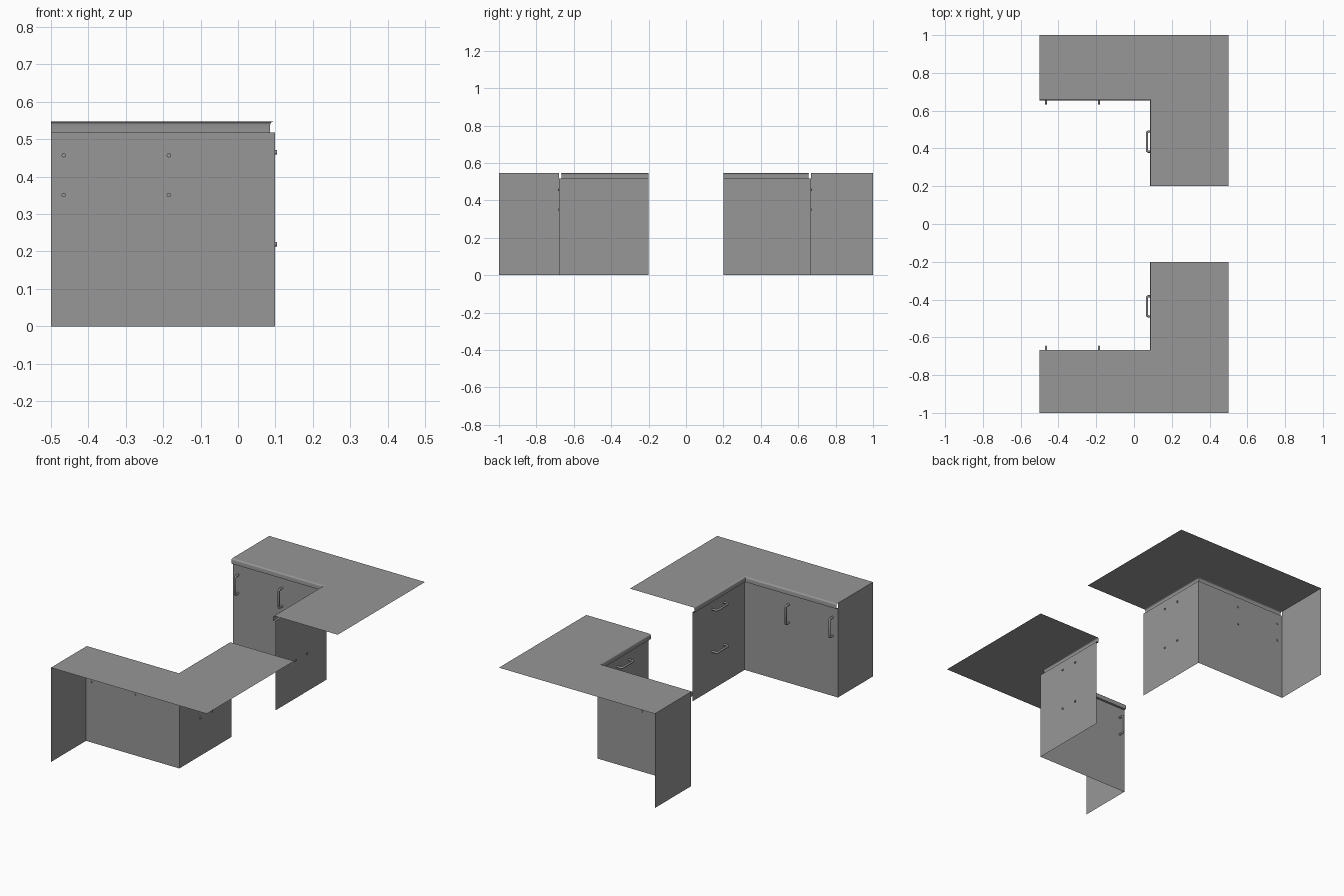
import bpy, bmesh, math
from mathutils import Vector

cube = bpy.data.objects.get("Cube")
if cube:
    bpy.data.objects.remove(cube, do_unlink=True)

# One grey for everything
grey = bpy.data.materials.new("mid_grey")
grey.use_nodes = True
colour = (0.31, 0.31, 0.31, 1)
grey.diffuse_color = colour
grey.node_tree.nodes["Principled BSDF"].inputs["Base Color"].default_value = colour

LEFT, RIGHT, DRAWER_X, INNER = -0.5, 0.5, 0.099, 0.2
PANEL_TOP, TOP = 0.518, 0.547
LIP, ROUND = 0.013, 0.008


def add_mesh(name, faces, normal=None, smooth=False):
    """Make an object from a list of polygons, facing along normal if given."""
    bm = bmesh.new()
    for points in faces:
        bm.faces.new([bm.verts.new(p) for p in points])
    bmesh.ops.remove_doubles(bm, verts=bm.verts, dist=1e-5)
    bm.normal_update()
    for f in bm.faces:
        if normal and f.normal.dot(Vector(normal)) < 0:
            f.normal_flip()
    mesh = bpy.data.meshes.new(name)
    bm.to_mesh(mesh)
    bm.free()
    mesh.materials.append(grey)
    obj = bpy.data.objects.new(name, mesh)
    bpy.context.collection.objects.link(obj)
    if smooth:
        bpy.ops.object.select_all(action='DESELECT')
        obj.select_set(True)
        bpy.context.view_layer.objects.active = obj
        bpy.ops.object.shade_smooth_by_angle(angle=math.radians(30))
    return obj


def wall(name, a, b, top, normal):
    """Upright sheet between two plan points."""
    return add_mesh(name, [[(*a, 0), (*b, 0), (*b, top), (*a, top)]], normal)


def handle(name, base, along, out, half=0.053, reach=0.030):
    """Bent round bar with both feet through the panel."""
    base, along, out = Vector(base), Vector(along), Vector(out)
    bend = 0.007
    pts = []
    for side in (-1, 1):
        end = [base + along * side * half - out * 0.005,
               base + along * side * half + out * (reach - bend),
               base + along * side * (half - 0.3 * bend) + out * (reach - 0.3 * bend),
               base + along * side * (half - bend) + out * reach]
        pts += end if side < 0 else end[::-1]
    curve = bpy.data.curves.new(name, 'CURVE')
    curve.dimensions = '3D'
    curve.bevel_depth = 0.006
    curve.bevel_resolution = 2
    curve.use_fill_caps = True
    spline = curve.splines.new('POLY')
    spline.points.add(len(pts) - 1)
    for p, co in zip(spline.points, pts):
        p.co = (*co, 1)
    temp = bpy.data.objects.new(name, curve)
    bpy.context.collection.objects.link(temp)
    bpy.context.view_layer.update()
    mesh = bpy.data.meshes.new_from_object(
        temp.evaluated_get(bpy.context.evaluated_depsgraph_get()))
    bpy.data.objects.remove(temp, do_unlink=True)
    mesh.materials.clear()
    mesh.materials.append(grey)
    obj = bpy.data.objects.new(name, mesh)
    bpy.context.collection.objects.link(obj)


def corner_unit(tag, s, door):
    """L-shaped cabinet; s is the side in y, door the y of the door panel."""
    def edge(o):
        return [(LEFT, door - s * o), (DRAWER_X - o, door - s * o), (DRAWER_X - o, s * INNER)]

    # Panels
    wall(tag + "_end_panel", (LEFT, s), (LEFT, door), TOP, (-1, 0, 0))
    wall(tag + "_door_panel", (LEFT, door), (DRAWER_X, door), PANEL_TOP, (0, -s, 0))
    wall(tag + "_drawer_panel", (DRAWER_X, door), (DRAWER_X, s * INNER), PANEL_TOP, (-1, 0, 0))

    # Worktop sheet
    outline = edge(LIP - ROUND) + [(RIGHT, s * INNER), (RIGHT, s), (LEFT, s)]
    add_mesh(tag + "_worktop", [[(x, y, TOP) for x, y in outline]], (0, 0, 1))

    # Rounded worktop lip, swept around the inner corner
    profile = [(0, PANEL_TOP), (LIP, PANEL_TOP)]
    for i in range(5):
        a = math.pi / 2 * i / 4
        profile.append((LIP - ROUND + ROUND * math.cos(a), TOP - ROUND + ROUND * math.sin(a)))
    faces = []
    for (o1, z1), (o2, z2) in zip(profile, profile[1:]):
        low, high = edge(o1), edge(o2)
        for i in range(2):
            quad = [(*low[i], z1), (*low[i + 1], z1), (*high[i + 1], z2), (*high[i], z2)]
            faces.append(quad if s > 0 else quad[::-1])
    add_mesh(tag + "_worktop_lip", faces, smooth=True)

    # Handles: upright on doors, level on drawers
    for name, x in (("outer", -0.466), ("inner", -0.185)):
        handle(f"{tag}_{name}_door_handle", (x, door, 0.404), (0, 0, 1), (0, -s, 0))
    for name, z in (("lower", 0.22), ("upper", 0.465)):
        handle(f"{tag}_{name}_drawer_handle", (DRAWER_X, s * 0.436, z), (0, 1, 0), (-1, 0, 0))


corner_unit("front", -1, -0.679)
corner_unit("rear", 1, 0.668)
